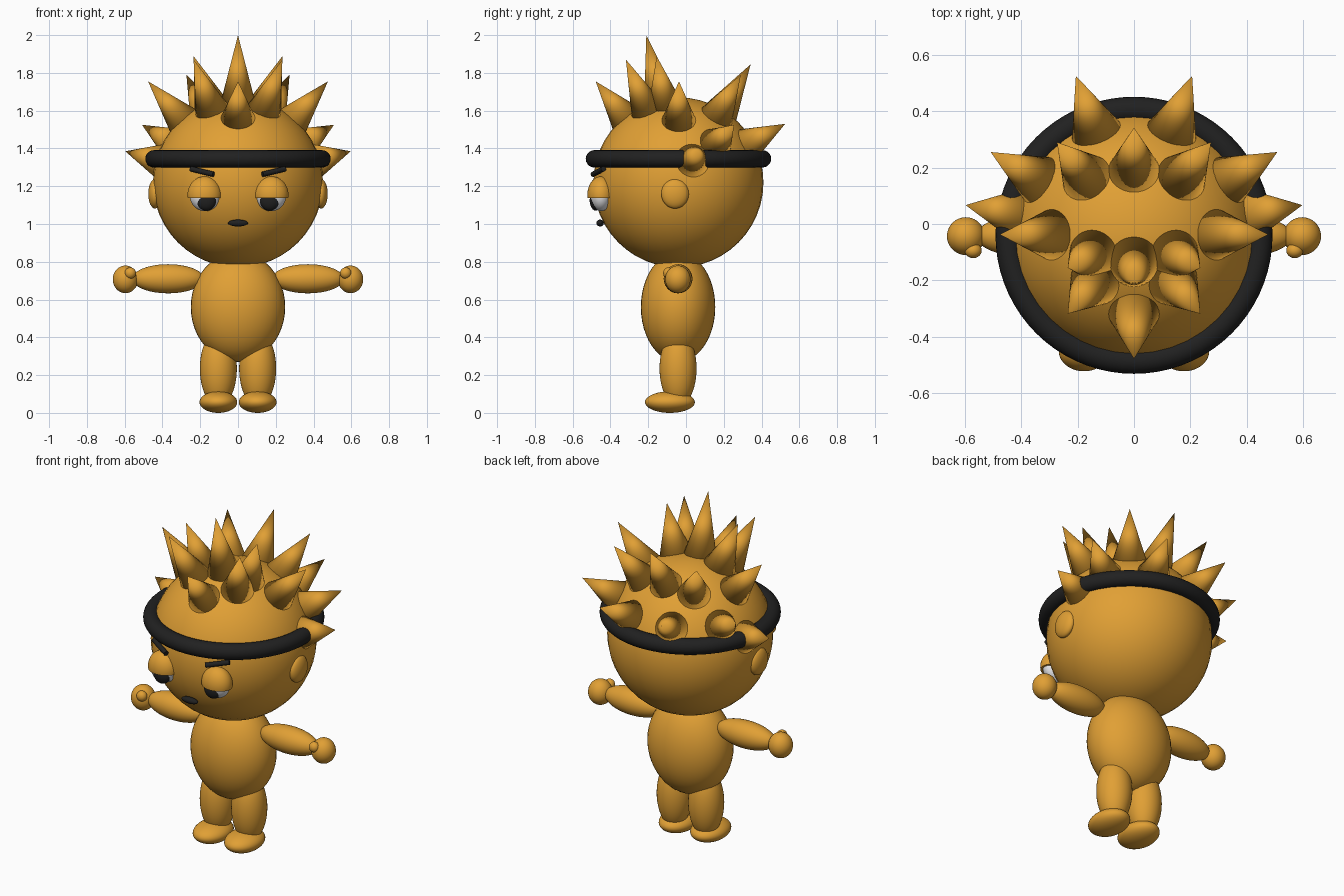
import bpy
import bmesh
from mathutils import Vector, Matrix

cube = bpy.data.objects.get("Cube")
if cube:
    bpy.data.objects.remove(cube, do_unlink=True)


def material(name, rgb):
    m = bpy.data.materials.new(name)
    m.use_nodes = True
    color = (*rgb, 1.0)
    m.diffuse_color = color
    node = next(n for n in m.node_tree.nodes if n.type == 'BSDF_PRINCIPLED')
    node.inputs["Base Color"].default_value = color
    node.inputs["Roughness"].default_value = 0.6
    return m


AMBER = material("amber", (0.75, 0.35, 0.035))
BLACK = material("black", (0.015, 0.015, 0.015))
WHITE = material("eye white", (0.8, 0.8, 0.82))

HEAD = Vector((0, -0.04, 1.22))
HEAD_R = 0.45
SIDES = (("left", 1), ("right", -1))


def add_object(name, bm, mat):
    bmesh.ops.recalc_face_normals(bm, faces=bm.faces)
    for f in bm.faces:
        f.smooth = True
    mesh = bpy.data.meshes.new(name)
    bm.to_mesh(mesh)
    bm.free()
    mesh.materials.append(mat)
    obj = bpy.data.objects.new(name, mesh)
    bpy.context.collection.objects.link(obj)
    return obj


def ellipsoid(name, center, radii, mat, cut_z=None):
    """Scaled sphere; cut_z removes and caps everything below that height."""
    bm = bmesh.new()
    bmesh.ops.create_uvsphere(bm, u_segments=40, v_segments=24, radius=1)
    bmesh.ops.transform(bm, verts=bm.verts,
                        matrix=Matrix.Translation(center) @ Matrix.Diagonal((*radii, 1)))
    cap = []
    if cut_z is not None:
        bmesh.ops.bisect_plane(bm, geom=bm.verts[:] + bm.edges[:] + bm.faces[:],
                               plane_co=(0, 0, cut_z), plane_no=(0, 0, -1), clear_outer=True)
        rim = [e for e in bm.edges if e.is_boundary]
        bmesh.ops.contextual_create(bm, geom=rim)
    return add_object(name, bm, mat)


def cone(name, start, end, r1, r2, mat, sides=32):
    start, end = Vector(start), Vector(end)
    axis = end - start
    bm = bmesh.new()
    bmesh.ops.create_cone(bm, cap_ends=True, segments=sides, radius1=r1, radius2=r2,
                          depth=axis.length)
    turn = axis.to_track_quat('Z', 'Y').to_matrix().to_4x4()
    bmesh.ops.transform(bm, verts=bm.verts,
                        matrix=Matrix.Translation((start + end) / 2) @ turn)
    return add_object(name, bm, mat)


def spike(name, tip):
    """Hair spike pointing straight out of the head."""
    tip = Vector(tip)
    base = HEAD + (tip - HEAD).normalized() * 0.44
    cone(name, base, tip, 0.09, 0, AMBER)


# Head, body and mouth
ellipsoid("head", HEAD, (HEAD_R,) * 3, AMBER)
ellipsoid("body", (0, -0.042, 0.56), (0.25, 0.197, 0.29), AMBER)
ellipsoid("mouth", (0, -0.455, 1.005), (0.053, 0.02, 0.018), BLACK)

# Headband
bpy.ops.mesh.primitive_torus_add(location=(0, HEAD.y, 1.345), major_radius=0.445,
                                 minor_radius=0.046, major_segments=72, minor_segments=20)
band = bpy.context.object
band.name = "headband"
band.data.materials.append(BLACK)
bpy.ops.object.shade_smooth()

# Hair on the centre line
spike("crown_spike", (0, -0.21, 2.0))
spike("front_spike", (0, -0.478, 1.755))
spike("back_spike", (0, 0.342, 1.845))

PAIRED_SPIKES = {
    "front_upper_spike": (0.235, -0.318, 1.87),
    "crown_side_spike": (0.235, -0.155, 1.888),
    "side_upper_spike": (0.476, -0.037, 1.755),
    "side_lower_spike": (0.597, 0.067, 1.385),
    "side_back_spike": (0.508, 0.255, 1.525),
    "back_lower_spike": (0.206, 0.525, 1.53),
    "back_upper_spike": (0.273, 0.29, 1.79),
}

for side, s in SIDES:
    # Paired hair
    for name, (x, y, z) in PAIRED_SPIKES.items():
        spike(f"{side}_{name}", (s * x, y, z))

    # Ear, arm, hand, thumb
    ellipsoid(f"{side}_ear", (s * 0.44, -0.058, 1.16), (0.035, 0.073, 0.078), AMBER)
    ellipsoid(f"{side}_arm", (s * 0.37, -0.042, 0.71), (0.19, 0.076, 0.077), AMBER)
    ellipsoid(f"{side}_hand", (s * 0.596, -0.043, 0.707), (0.067, 0.067, 0.073), AMBER)
    ellipsoid(f"{side}_thumb", (s * 0.57, -0.094, 0.74), (0.03, 0.027, 0.03), AMBER)

    # Leg and foot
    ellipsoid(f"{side}_leg", (s * 0.104, -0.042, 0.235), (0.098, 0.098, 0.2), AMBER)
    ellipsoid(f"{side}_foot", (s * 0.104, -0.085, 0.057), (0.1, 0.132, 0.057), AMBER)

    # Eye with half closed lid, and brow
    ellipsoid(f"{side}_eye", (s * 0.175, -0.45, 1.15), (0.08, 0.057, 0.082), WHITE)
    ellipsoid(f"{side}_pupil", (s * 0.168, -0.478, 1.125), (0.053, 0.032, 0.054), BLACK)
    lid = ellipsoid(f"{side}_eyelid", (s * 0.177, -0.45, 1.155), (0.09, 0.072, 0.097),
                    AMBER, cut_z=1.138)
    brow = cone(f"{side}_brow", (s * 0.13, -0.492, 1.263), (s * 0.25, -0.437, 1.292),
                0.014, 0.014, BLACK, sides=16)
    for obj in (lid, brow):
        bpy.ops.object.select_all(action='DESELECT')
        obj.select_set(True)
        bpy.context.view_layer.objects.active = obj
        bpy.ops.object.shade_smooth_by_angle()
